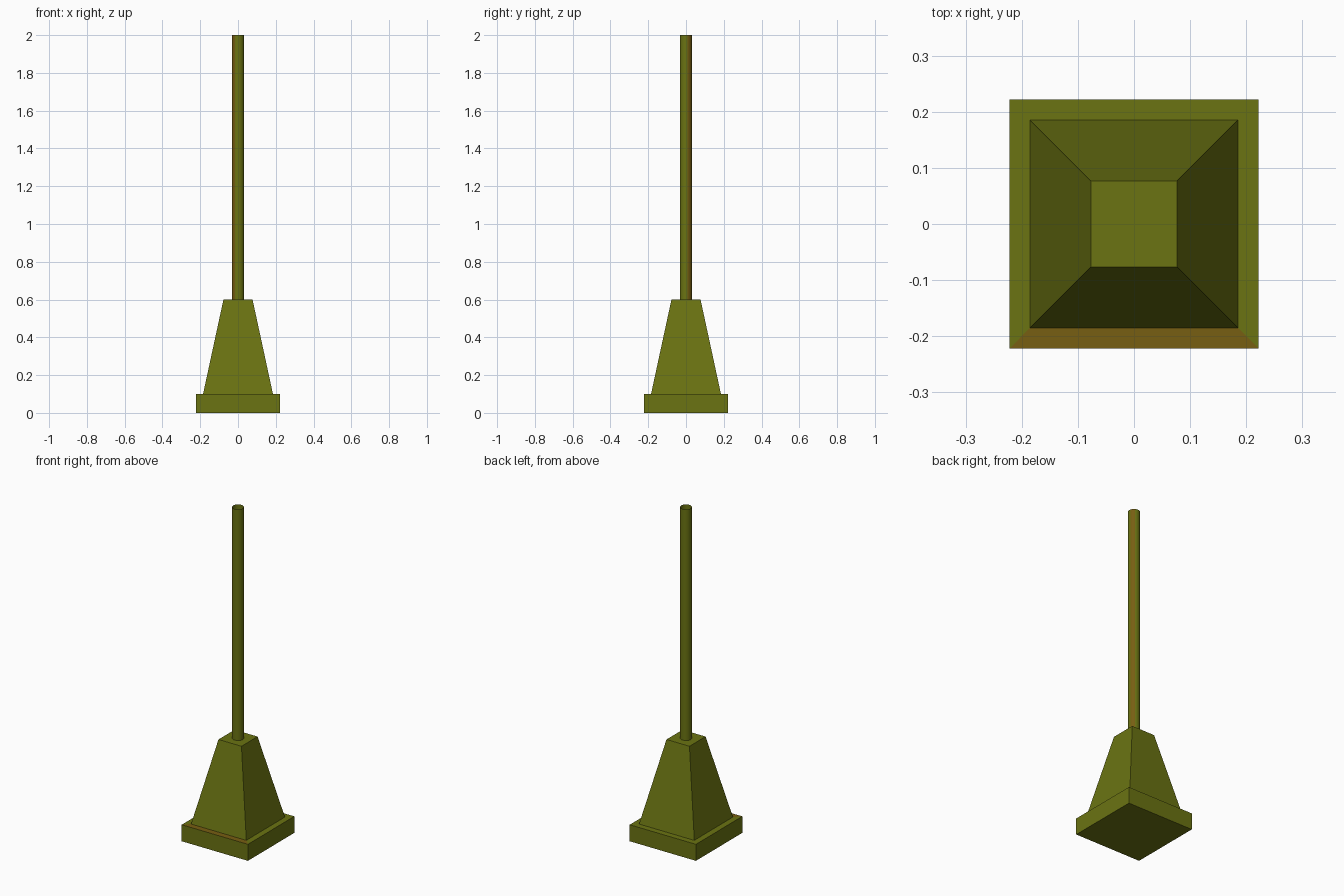
import bpy
import bmesh
import math

cube = bpy.data.objects.get("Cube")
if cube:
    bpy.data.objects.remove(cube, do_unlink=True)


def make_material(name, rgb):
    mat = bpy.data.materials.new(name)
    mat.use_nodes = True
    color = (*rgb, 1.0)
    mat.diffuse_color = color
    mat.node_tree.nodes["Principled BSDF"].inputs["Base Color"].default_value = color
    return mat


materials = [make_material("olive green", (0.145, 0.172, 0.006)),
             make_material("rusty brown", (0.185, 0.112, 0.006))]


def add_object(name, bm):
    bmesh.ops.recalc_face_normals(bm, faces=bm.faces)
    mesh = bpy.data.meshes.new(name)
    bm.to_mesh(mesh)
    bm.free()
    obj = bpy.data.objects.new(name, mesh)
    for mat in materials:
        mesh.materials.append(mat)
    bpy.context.collection.objects.link(obj)
    return obj


def square_ring(bm, half, z):
    return [bm.verts.new((sx * half, sy * half, z))
            for sx, sy in ((-1, -1), (1, -1), (1, 1), (-1, 1))]


def square_loft(bm, sections):
    """Closed stack of square sections given as (half width, height)."""
    rings = [square_ring(bm, half, z) for half, z in sections]
    for low, high in zip(rings, rings[1:]):
        for i in range(4):
            j = (i + 1) % 4
            bm.faces.new((low[i], low[j], high[j], high[i]))
    bm.faces.new(rings[0][::-1])
    bm.faces.new(rings[-1])


# Square plinth with a mitred ledge, brown along the front
bm = bmesh.new()
square_loft(bm, [(0.222, 0), (0.222, 0.1), (0.185, 0.1)])
for face in bm.faces:
    center = face.calc_center_median()
    on_ledge = min(v.co.z for v in face.verts) > 0.09
    face.material_index = int(on_ledge and center.y < -0.19)
add_object("plinth", bm)

# Tapered pedestal
bm = bmesh.new()
square_loft(bm, [(0.185, 0.1), (0.077, 0.6)])
add_object("tapered_pedestal", bm)

# Open tube with narrow brown strips on opposite sides
bm = bmesh.new()
bmesh.ops.create_cone(bm, cap_ends=False, segments=24,
                      radius1=0.033, radius2=0.033, depth=1.4)
bmesh.ops.translate(bm, verts=bm.verts, vec=(0, 0, 1.3))
for face in bm.faces:
    center = face.calc_center_median()
    angle = math.degrees(math.atan2(center.y, center.x)) % 180
    face.material_index = int(20 < angle < 60)
pole = add_object("pole", bm)

bpy.context.view_layer.objects.active = pole
pole.select_set(True)
bpy.ops.object.shade_smooth_by_angle(angle=math.radians(40))
pole.select_set(False)
